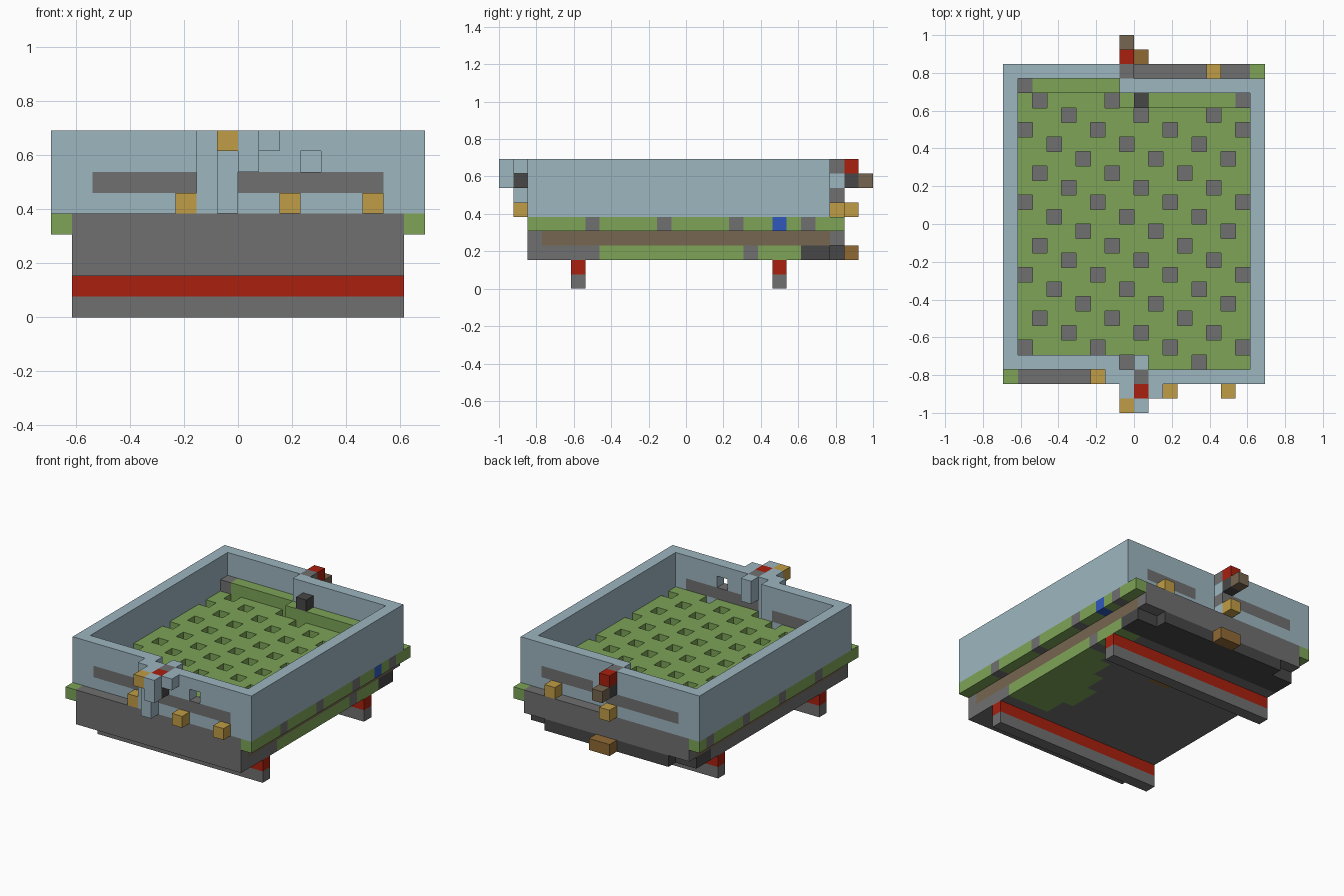
import bpy
import bmesh
from mathutils import Vector

cube = bpy.data.objects.get("Cube")
if cube:
    bpy.data.objects.remove(cube, do_unlink=True)

NX, NY = 18, 26
UNIT = 2 / NY


def make_material(name, code):
    """Flat material from a display hex colour, converted to linear."""
    rgb = []
    for part in (code[:2], code[2:4], code[4:]):
        c = int(part, 16) / 255
        rgb.append(c / 12.92 if c < 0.04 else ((c + 0.055) / 1.055) ** 2.4)
    colour = (*rgb, 1)
    mat = bpy.data.materials.new(name)
    mat.use_nodes = True
    mat.diffuse_color = colour
    mat.node_tree.nodes["Principled BSDF"].inputs["Base Color"].default_value = colour
    return mat


PALETTE = {
    "pale_blue": "9DB6C0", "green": "7DA457", "gray": "707070",
    "dark_gray": "474747", "red": "A8200F", "gold": "C09C45",
    "brown": "906A35", "taupe": "766650", "deep_blue": "3058BC",
}
MATERIALS = {n: make_material(n, c) for n, c in PALETTE.items()}
cells = {}


def span(v):
    return range(v[0], v[1] + 1) if isinstance(v, tuple) else (v,)


def fill(part, colour, x, y, z):
    """Fill a block of grid cells; each range is one index or (first, last)."""
    for i in span(x):
        for j in span(y):
            for k in span(z):
                cells[i, j, k] = (part, colour)


def on_lattice(i, j):
    return (i + 2 * j - 9) % 5 == 0 and 3 <= j <= 22


# Support rails
for j in (5, 19):
    fill("support_rail", "gray", (1, 16), j, 0)
    fill("support_rail", "red", (1, 16), j, 1)

# Underside plate
fill("base_plate", "gray", (1, 16), (2, 20), 2)
for j, depth in zip(range(7, 17), (4, 4, 5, 5, 5, 4, 4, 3, 3, 2)):
    fill("base_plate", "green", (17 - depth, 16), j, 2)
fill("base_plate", "green", (15, 16), (18, 20), 2)
fill("base_plate", "brown", (8, 9), (16, 17), 2)
fill("base_plate", "dark_gray", (1, 16), (21, 22), 2)
fill("base_plate", "dark_gray", (3, 14), 23, 2)
fill("rear_step", "brown", (8, 9), 24, 2)

# Core layer and the wide rim layer
fill("core_layer", "taupe", (1, 16), (3, 22), 3)
fill("rim_layer", "green", (0, 17), (2, 23), 4)
for j in (2, 23):
    fill("core_layer", "gray", (1, 16), j, 3)
    fill("rim_layer", "gray", (1, 16), j, 4)
for i in range(NX):
    for j in range(NY):
        if on_lattice(i, j):
            fill("rim_layer", "gray", i, j, 4)
fill("rim_layer", "deep_blue", 17, 19, 4)

# Pitted floor
for i in range(1, 17):
    for j in range(3, 22):
        if not on_lattice(i, j):
            fill("floor", "green", i, j, 5)

# Raised ledge along the rear wall
fill("rear_ledge", "green", (1, 7), 22, (5, 6))
fill("rear_ledge", "green", (8, 16), 21, (5, 6))
fill("rear_ledge", "gray", 1, 22, 6)
fill("rear_ledge", "gray", 16, 21, 6)

# Walls, stepped by one cell at the middle of front and rear
fill("side_wall", "pale_blue", 0, (3, 23), (5, 8))
fill("side_wall", "pale_blue", 17, (2, 22), (5, 8))
fill("front_wall", "pale_blue", (1, 7), 3, (5, 8))
fill("front_wall", "pale_blue", (9, 16), 2, (5, 8))
fill("rear_wall", "pale_blue", (1, 8), 23, (5, 8))
fill("rear_wall", "pale_blue", (8, 16), 22, (5, 8))

# Gray bands in the walls
fill("front_wall", "gray", (2, 6), 3, 6)
fill("front_wall", "gray", (9, 15), 2, 6)
fill("rear_wall", "gray", (2, 8), 23, 6)
fill("rear_wall", "gray", (11, 15), 22, 6)
fill("front_wall", "gray", 9, 2, 8)
fill("rear_wall", "gray", 8, 23, 8)

# Window through the front wall
del cells[12, 2, 7]

# Front latch
fill("front_latch", "pale_blue", (7, 8), 2, (5, 8))
fill("front_latch", "pale_blue", 8, 1, (5, 8))
fill("front_latch", "pale_blue", 9, 0, (7, 8))
fill("front_latch", "pale_blue", 9, 3, (7, 8))
fill("front_latch", "pale_blue", 10, 1, 8)
fill("front_latch", "dark_gray", 9, 1, 7)
fill("front_latch", "red", 9, 1, 8)
fill("front_latch", "gold", 8, 0, 8)

# Rear latch
fill("rear_latch", "red", 8, 24, 8)
fill("rear_latch", "dark_gray", 8, 24, 7)
fill("rear_latch", "taupe", 8, 25, 7)
fill("rear_latch", "dark_gray", 9, 21, 7)

# Gold studs
for i, j in ((6, 2), (11, 1), (15, 1), (14, 23), (8, 24)):
    fill("gold_stud", "gold", i, j, 5)


def build(part):
    """Mesh the exposed faces of one part's cells."""
    bm = bmesh.new()
    names = sorted({c for p, c in cells.values() if p == part})
    for cell, (owner, colour) in cells.items():
        if owner != part:
            continue
        centre = Vector(cell) + Vector((0.5, 0.5, 0.5))
        for axis in range(3):
            for sign in (-1, 1):
                near = list(cell)
                near[axis] += sign
                if tuple(near) in cells:
                    continue
                n, u = Vector(), Vector()
                n[axis] = sign / 2
                u[(axis + 1) % 3] = 0.5
                w = n.cross(u) * 2
                corners = (n - u - w, n + u - w, n + u + w, n - u + w)
                verts = [bm.verts.new((centre + c - Vector((NX / 2, NY / 2, 0))) * UNIT)
                         for c in corners]
                bm.faces.new(verts).material_index = names.index(colour)
    bmesh.ops.remove_doubles(bm, verts=bm.verts, dist=UNIT / 100)
    mesh = bpy.data.meshes.new(part)
    bm.to_mesh(mesh)
    bm.free()
    for name in names:
        mesh.materials.append(MATERIALS[name])
    bpy.context.collection.objects.link(bpy.data.objects.new(part, mesh))


for part in sorted({p for p, c in cells.values()}):
    build(part)
